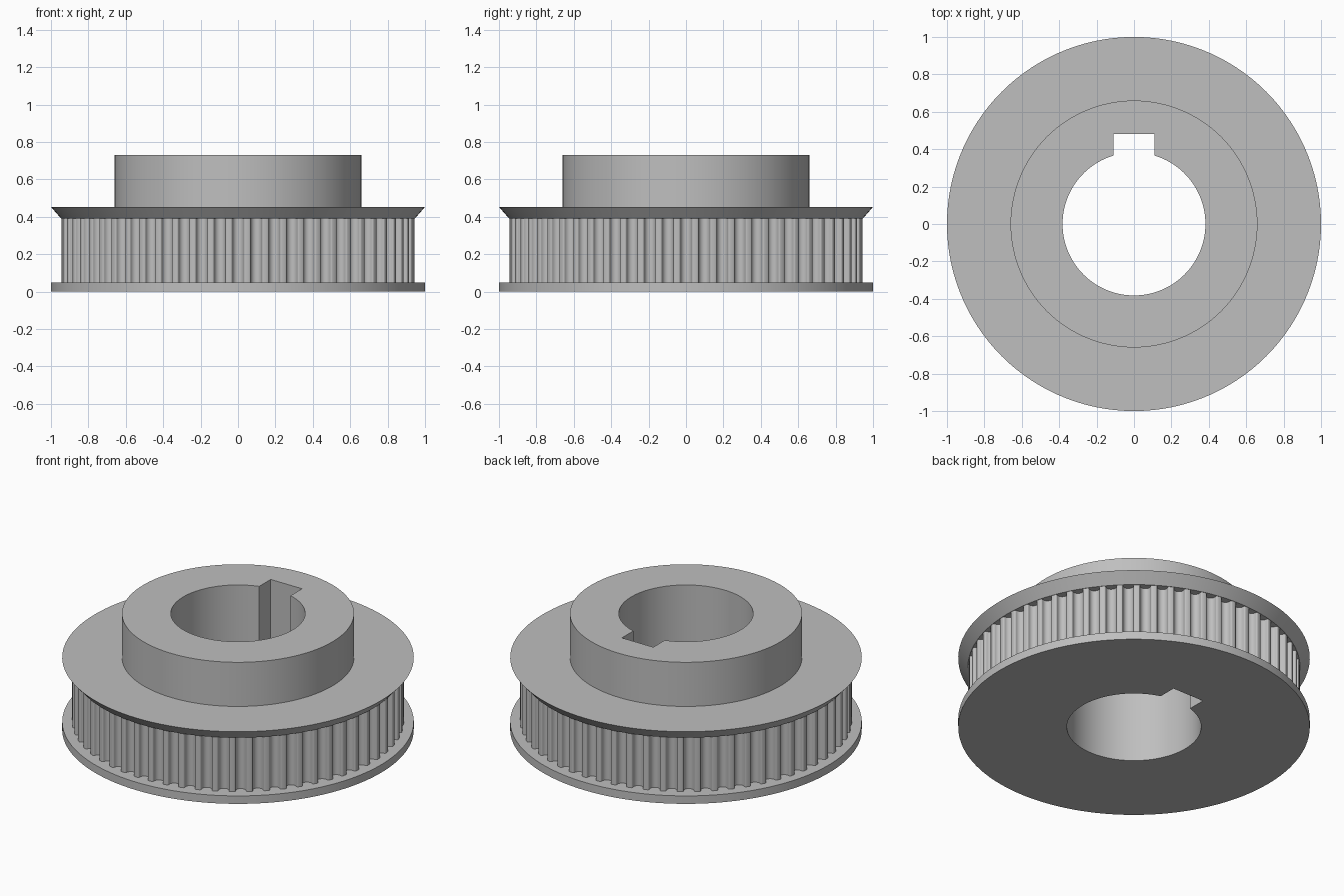
import bpy, bmesh
from math import sin, cos, pi, radians, asin

cube = bpy.data.objects.get("Cube")
if cube:
    bpy.data.objects.remove(cube, do_unlink=True)

TEETH = 60
BORE_R, KEY_HALF, KEY_TOP = 0.382, 0.109, 0.48
RIM_R, GROOVE_R, TIP_R = 0.9425, 0.03, 0.009


def circle(r, n=120):
    return [(r * cos(2 * pi * i / n), r * sin(2 * pi * i / n)) for i in range(n)]


def bore_outline(n=96):
    """Round hole with a square keyway towards the back."""
    half = asin(KEY_HALF / BORE_R)
    start, sweep = pi / 2 + half, 2 * pi - 2 * half
    pts = [(BORE_R * cos(start + sweep * i / n), BORE_R * sin(start + sweep * i / n))
           for i in range(n + 1)]
    return pts + [(KEY_HALF, KEY_TOP), (-KEY_HALF, KEY_TOP)]


def tooth_outline():
    """Rim with round grooves and softly rounded tooth tips."""
    tip_c = RIM_R - TIP_R
    right = [(GROOVE_R * sin(radians(t)), tip_c - 0.003 - GROOVE_R * cos(radians(t)))
             for t in range(18, 91, 18)]
    right += [(GROOVE_R + TIP_R * (1 - cos(radians(t))), tip_c + TIP_R * sin(radians(t)))
              for t in (0, 30, 60, 90)]
    groove = [(-u, r) for u, r in reversed(right)] + [(0, tip_c - 0.003 - GROOVE_R)] + right
    pts = []
    for i in range(TEETH):
        a = 2 * pi * i / TEETH
        pts += [(r * cos(a) - u * sin(a), r * sin(a) + u * cos(a)) for u, r in groove]
    return pts


bm = bmesh.new()


def ring(points, z):
    verts = [bm.verts.new((x, y, z)) for x, y in points]
    edges = [bm.edges.new((v, verts[i - 1])) for i, v in enumerate(verts)]
    return verts, edges


def wall(a, b):
    """Side surface between two matching outlines."""
    va, vb = a[0], b[0]
    for i in range(len(va)):
        bm.faces.new((va[i - 1], va[i], vb[i], vb[i - 1]))


def annulus(a, b):
    """Flat face between two outlines at one height."""
    bmesh.ops.triangle_fill(bm, edges=a[1] + b[1], use_beauty=True)


# Lower flange, toothed rim, bevelled upper flange, hub and keyed bore
sections = [
    (bore_outline(), 0.73, 0.0),
    (circle(1.0), 0.0, 0.05),
    (tooth_outline(), 0.05, 0.39),
    (None, 0.39, 0.453),
    (circle(0.66), 0.453, 0.73),
]
rings = []
for outline, z0, z1 in sections:
    lower = ring(outline or circle(RIM_R + 0.003), z0)
    upper = ring(outline or circle(1.0), z1)
    wall(lower, upper)
    rings.append((lower, upper))
for i, (lower, upper) in enumerate(rings):
    annulus(rings[i - 1][1], lower)
bmesh.ops.recalc_face_normals(bm, faces=bm.faces[:])

mesh = bpy.data.meshes.new("toothed_pulley")
bm.to_mesh(mesh)
bm.free()
pulley = bpy.data.objects.new("toothed_pulley", mesh)
bpy.context.collection.objects.link(pulley)

# Plain grey metal
grey = bpy.data.materials.new("grey_metal")
grey.use_nodes = True
grey.diffuse_color = (0.52, 0.52, 0.52, 1)
grey.node_tree.nodes["Principled BSDF"].inputs["Base Color"].default_value = grey.diffuse_color
mesh.materials.append(grey)

# Smooth round surfaces, crisp rims
bpy.ops.object.select_all(action='DESELECT')
pulley.select_set(True)
bpy.context.view_layer.objects.active = pulley
bpy.ops.object.shade_smooth_by_angle(angle=radians(32))
